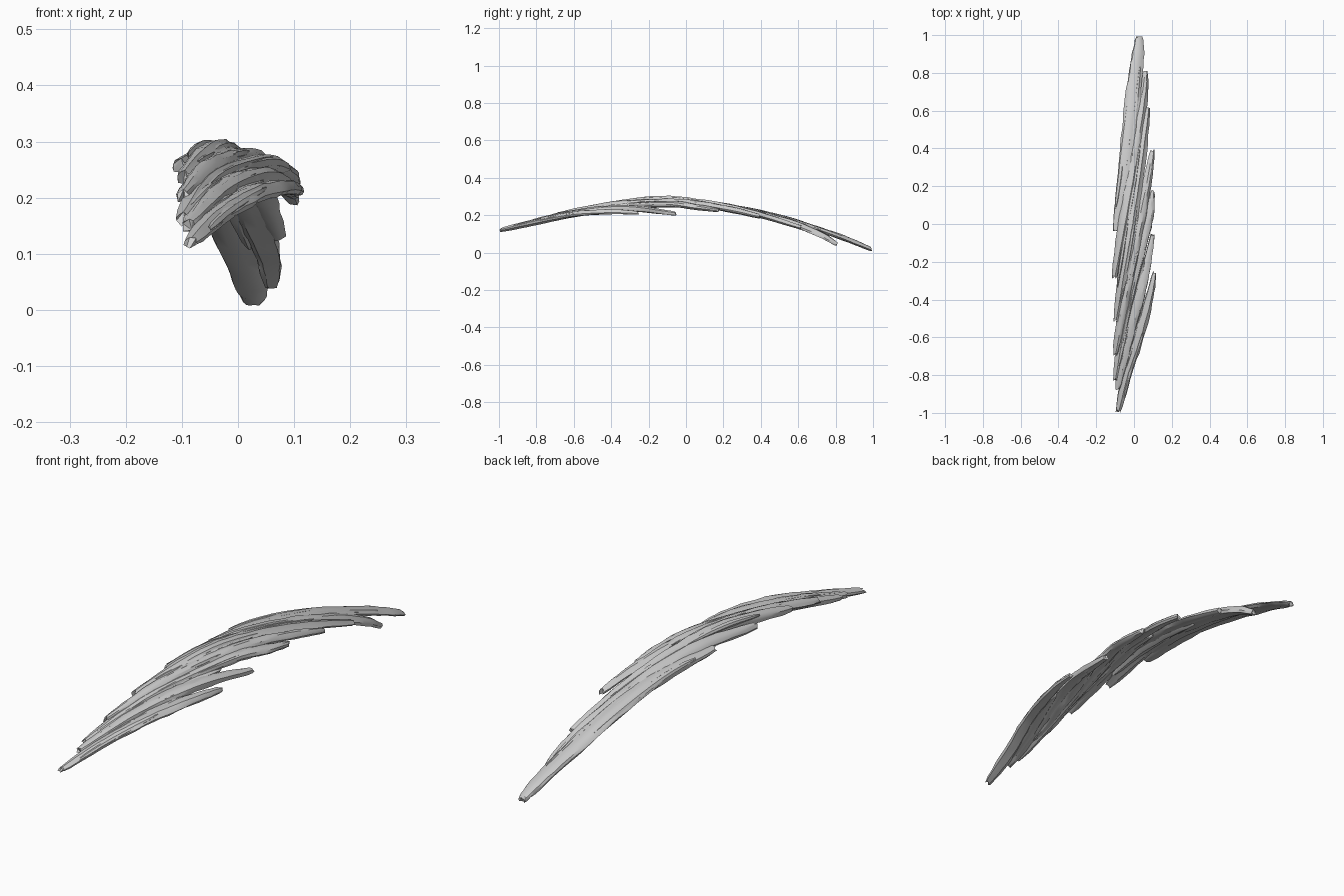
import bpy, bmesh, math, random
from mathutils import Vector

random.seed(7)
if "Cube" in bpy.data.objects:
    bpy.data.objects.remove(bpy.data.objects["Cube"])

grey = bpy.data.materials.new("plain_grey")
grey.use_nodes = True
grey.diffuse_color = (0.6, 0.6, 0.6, 1)
grey.node_tree.nodes["Principled BSDF"].inputs["Base Color"].default_value = (0.6, 0.6, 0.6, 1)


def smooth_path(points, steps):
    """Evenly sampled spline through the control points."""
    p = [Vector(q) for q in points]
    p = [2 * p[0] - p[1]] + p + [2 * p[-1] - p[-2]]
    spans = len(p) - 3
    path = []
    for k in range(steps + 1):
        s = k / steps * spans
        i = min(int(s), spans - 1)
        t = s - i
        a, b, c, d = p[i:i + 4]
        path.append(0.5 * (2 * b + (c - a) * t + (2 * a - 5 * b + 4 * c - d) * t * t
                           + (3 * b - a - 3 * c + d) * t ** 3))
    return path


def make_strand(name, path, half_width, half_thick, start=0.42, end=0.36, sides=10):
    """Flattened, ridged, tapering strand with ragged blunt tips."""
    bm = bmesh.new()
    ridges = [random.uniform(0.8, 1.12) for _ in range(sides)]
    last = len(path) - 1
    rings = []
    for k, centre in enumerate(path):
        tangent = (path[min(k + 1, last)] - path[max(k - 1, 0)]).normalized()
        # The bundle is crowned, so outer strands lean away from the middle
        lean = Vector((centre.x * 2.5, 0, 1))
        side = tangent.cross(lean).normalized()
        up = side.cross(tangent)
        t = k / last
        # Widest a little before the middle, with a long taper to the back
        swell = math.sin(math.pi * t ** 0.8) ** 0.8 if 0 < t < 1 else 0
        scale = (start * (1 - t) + end * t) * (1 - swell) + swell
        thick = 0.6 + 0.4 * swell
        ring = []
        for j in range(sides):
            angle = 2 * math.pi * j / sides
            r = ridges[j] * random.uniform(0.9, 1.1)
            pos = (centre + side * (math.cos(angle) * half_width * scale * r)
                   + up * (math.sin(angle) * half_thick * thick * r))
            if k in (0, last):
                pos += tangent * random.uniform(0, 0.02) * (1 if k == 0 else -1)
            ring.append(bm.verts.new(pos))
        rings.append(ring)
    for a, b in zip(rings, rings[1:]):
        for j in range(sides):
            n = (j + 1) % sides
            bm.faces.new((a[j], a[n], b[n], b[j]))
    for ring in (rings[0], rings[-1]):
        bmesh.ops.triangulate(bm, faces=[bm.faces.new(ring)])
    bmesh.ops.recalc_face_normals(bm, faces=bm.faces)
    mesh = bpy.data.meshes.new(name)
    bm.to_mesh(mesh)
    bm.free()
    mesh.materials.append(grey)
    obj = bpy.data.objects.new(name, mesh)
    bpy.context.collection.objects.link(obj)
    bpy.ops.object.select_all(action='DESELECT')
    obj.select_set(True)
    bpy.context.view_layer.objects.active = obj
    bpy.ops.object.shade_smooth_by_angle(angle=math.radians(30))


# Main strands, each from its front left tip to its back right tip
strands = [
    ("front_strand", 0.031, 0.017,
     [(-.085, -1, .118), (-.04, -.8, .164), (.025, -.6, .205), (.08, -.4, .218), (.11, -.25, .212)]),
    ("second_strand", 0.03, 0.018,
     [(-.09, -.88, .148), (-.03, -.6, .21), (.045, -.32, .238), (.1, -.05, .208)]),
    ("third_strand", 0.03, 0.019,
     [(-.1, -.83, .16), (-.05, -.5, .228), (.04, -.12, .26), (.082, .05, .244), (.1, .18, .225)]),
    ("fourth_strand", 0.03, 0.02,
     [(-.1, -.7, .2), (-.05, -.4, .254), (.02, -.05, .27), (.072, .22, .235), (.1, .4, .194)]),
    ("fifth_strand", 0.034, 0.02,
     [(-.098, -.52, .235), (-.05, -.2, .281), (-.01, .05, .27), (.035, .35, .213), (.073, .62, .132)]),
    ("sixth_strand", 0.036, 0.02,
     [(-.105, -.29, .256), (-.055, 0, .271), (-.008, .28, .232), (.03, .56, .158), (.053, .71, .1),
      (.061, .81, .042)]),
    ("back_strand", 0.041, 0.017,
     [(-.095, -.04, .26), (-.055, .22, .245), (-.025, .5, .187), (.003, .77, .103),
      (.022, .92, .046), (.027, 1, .012)]),
]

for name, width, thick, points in strands:
    path = smooth_path(points, 22)
    make_strand(name, path, width, thick)
    # Fine splinters lying along the strand
    for n in range(3):
        first = random.randint(1, 7)
        stop = random.randint(11, 16)
        shift = Vector((width * (n - 1) * 0.55, 0, thick * random.uniform(0.25, 0.5)))
        make_strand(name + "_splinter_" + str(n + 1),
                    [p + shift for p in path[first:stop]],
                    width * 0.35, thick * 0.5, 0.25, 0.25, 6)

# Filler strands between neighbours, joining the bundle through its middle
for n, (a, b) in enumerate(zip(strands, strands[1:])):
    one, two = smooth_path(a[3], 22), smooth_path(b[3], 22)
    middle = [(p + q) / 2 + Vector((0, 0, -0.006)) for p, q in zip(one, two)]
    make_strand("filler_strand_" + str(n + 1), middle[3:15], 0.025, 0.015, 0.3, 0.2, 8)
